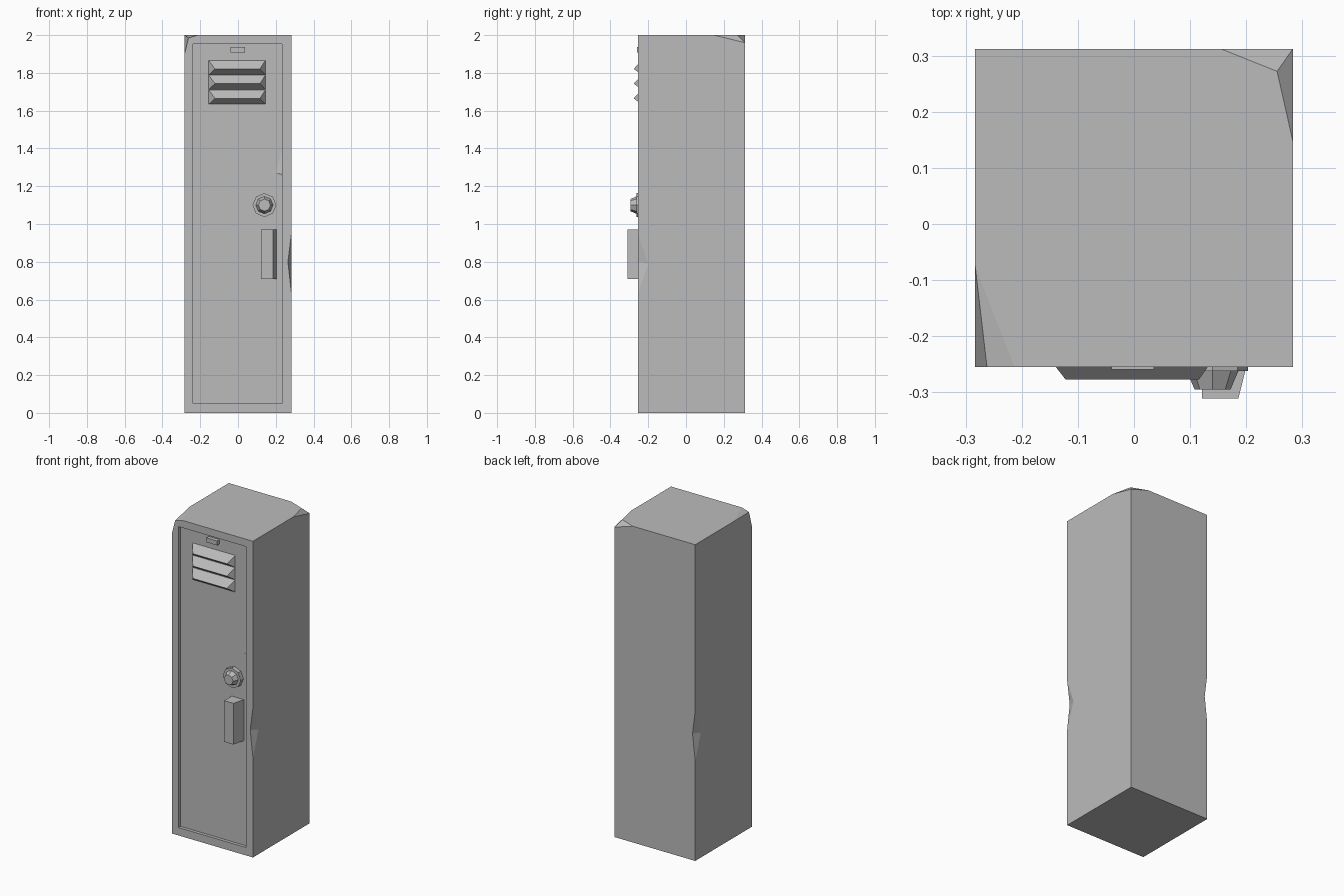
import bpy, bmesh, math
from mathutils import Matrix, Vector

cube = bpy.data.objects.get("Cube")
if cube:
    bpy.data.objects.remove(cube, do_unlink=True)

# Single painted metal colour
grey = bpy.data.materials.new("grey_metal")
grey.use_nodes = True
colour = (0.5, 0.5, 0.5, 1)
grey.diffuse_color = colour
grey.node_tree.nodes["Principled BSDF"].inputs["Base Color"].default_value = colour

W, FRONT, BACK, TOP = 0.283, -0.255, 0.312, 2.0
DOOR = -0.235          # sunken door plane


def add_object(name, bm):
    bmesh.ops.recalc_face_normals(bm, faces=bm.faces)
    mesh = bpy.data.meshes.new(name)
    bm.to_mesh(mesh)
    bm.free()
    mesh.materials.append(grey)
    obj = bpy.data.objects.new(name, mesh)
    bpy.context.collection.objects.link(obj)
    return obj


def hull(name, points):
    """Flat-faced convex solid around a few points."""
    bm = bmesh.new()
    verts = [bm.verts.new(p) for p in points]
    bmesh.ops.convex_hull(bm, input=verts)
    bmesh.ops.dissolve_limit(bm, angle_limit=math.radians(0.5),
                             verts=bm.verts, edges=bm.edges)
    return add_object(name, bm)


def box_points(x0, x1, y0, y1, z0, z1):
    return [(x, y, z) for x in (x0, x1) for y in (y0, y1) for z in (z0, z1)]


def cut(target, cutter):
    cutter.hide_render = True
    mod = target.modifiers.new("cut", 'BOOLEAN')
    mod.operation = 'DIFFERENCE'
    mod.solver = 'EXACT'
    mod.object = cutter
    bpy.context.view_layer.objects.active = target
    bpy.ops.object.modifier_apply(modifier=mod.name)
    bpy.data.objects.remove(cutter, do_unlink=True)


# Cabinet with two battered top corners
corners = [c for c in box_points(-W, W, FRONT, BACK, 0, TOP)
           if c not in ((-W, FRONT, TOP), (W, BACK, TOP))]
front_chip = [(-W, -0.075, TOP), (-0.213, FRONT, TOP),
              (-0.262, FRONT, 1.985), (-W, FRONT, 1.9)]
back_chip = [(0.155, BACK, TOP), (W, 0.148, TOP),
             (0.255, 0.272, TOP), (W, BACK, 1.96)]
cabinet = hull("cabinet", corners + front_chip + back_chip)

# Sunken door
cut(cabinet, hull("door_cutter", box_points(-0.238, 0.234, -0.4, DOOR, 0.05, 1.953)))

# Dents on two opposite upright edges
for side, y, inward in ((1, FRONT, 1), (-1, BACK, -1)):
    x = side * W
    cut(cabinet, hull("dent_cutter", [
        (x, y, 0.95), (x, y, 0.63), (x - side * 0.019, y, 0.8),
        (x, y + inward * 0.056, 0.79),
        (x + side * 0.1, y - inward * 0.1, 0.8)]))

# Bent spot on the door edge
hull("door_bend", [(0.234, DOOR, 1.4), (0.198, DOOR, 1.27),
                   (0.234, DOOR, 1.255), (0.234, DOOR - 0.008, 1.268)])

# Vent slats
for i in range(3):
    z = 1.866 - i * 0.078
    slat = [(-0.005 + s * 0.15, DOOR, h) for s in (-1, 1) for h in (z, z - 0.076)]
    slat += [(-0.003 + s * 0.119, -0.277, z - 0.045) for s in (-1, 1)]
    hull(f"vent_slat_{i + 1}", slat)

# Number plate holder
hull("plate_holder", box_points(-0.04, 0.036, -0.259, DOOR, 1.909, 1.937))

# Handle, tapered on its outer side
hull("handle", [(x, y, z) for z in (0.71, 0.97) for x, y in
                ((0.121, DOOR), (0.121, -0.311), (0.186, -0.311), (0.205, DOOR))])


# Eight-sided lock dial
def dial(name, r_back, r_front, y_back, y_front):
    bm = bmesh.new()
    bmesh.ops.create_cone(bm, cap_ends=True, segments=8, radius1=r_back,
                          radius2=r_front, depth=y_back - y_front)
    bm.transform(Matrix.Translation((0.14, (y_back + y_front) / 2, 1.1))
                 @ Matrix.Rotation(math.pi / 2, 4, 'X'))
    return add_object(name, bm)


dial("lock_base", 0.063, 0.063, DOOR, -0.262)
dial("lock_knob", 0.046, 0.032, -0.262, -0.295)
